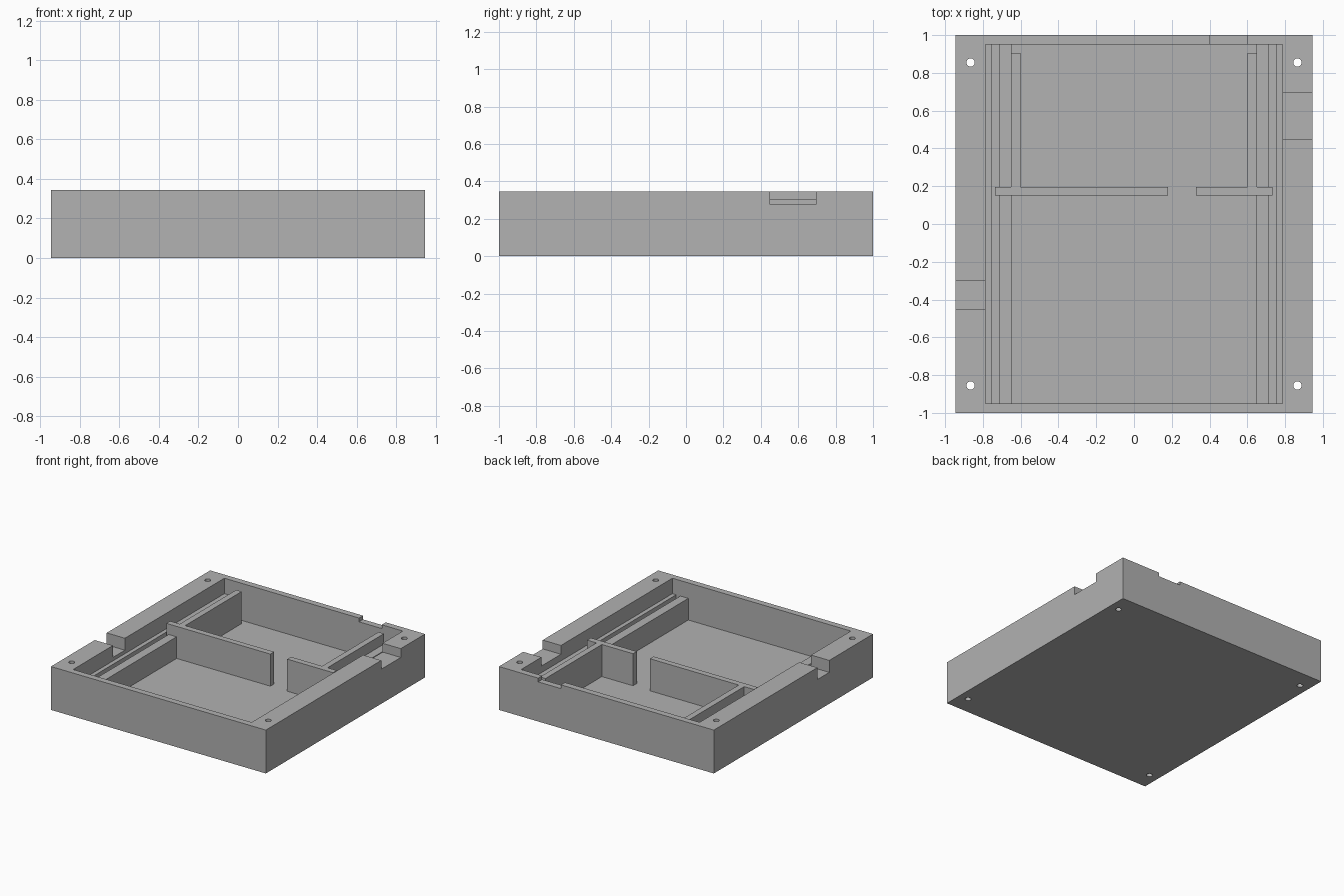
import bpy
import bmesh
from mathutils import Matrix, Vector

if "Cube" in bpy.data.objects:
    bpy.data.objects.remove(bpy.data.objects["Cube"], do_unlink=True)

# Main dimensions
HALF_X, HALF_Y, TOP = 0.945, 1.0, 0.345
IN_X, IN_Y, FLOOR = 0.785, 0.95, 0.05
LEDGE_X, LEDGE_TOP = 0.645, 0.222
BAR_TOP = 0.305
OVER = TOP + 0.1

grey = bpy.data.materials.new("plain grey")
grey.use_nodes = True
colour = (0.445, 0.445, 0.445, 1)
grey.diffuse_color = colour
grey.node_tree.nodes["Principled BSDF"].inputs["Base Color"].default_value = colour


def add_object(name, bm):
    mesh = bpy.data.meshes.new(name)
    bm.to_mesh(mesh)
    bm.free()
    mesh.materials.append(grey)
    obj = bpy.data.objects.new(name, mesh)
    bpy.context.scene.collection.objects.link(obj)
    return obj


def box(name, x, y, z):
    """Box spanning three (low, high) ranges."""
    bm = bmesh.new()
    bmesh.ops.create_cube(bm, size=1)
    spans = (x, y, z)
    size = Vector([b - a for a, b in spans])
    centre = Vector([(a + b) / 2 for a, b in spans])
    bmesh.ops.transform(bm, verts=bm.verts,
                        matrix=Matrix.Translation(centre) @ Matrix.Diagonal(size).to_4x4())
    return add_object(name, bm)


def screw_hole(x, y):
    bm = bmesh.new()
    bmesh.ops.create_cone(bm, cap_ends=True, segments=32, radius1=0.022, radius2=0.022,
                          depth=1, matrix=Matrix.Translation((x, y, 0.2)))
    return add_object("hole_cutter", bm)


def carve(obj, cutters):
    for cutter in cutters:
        cutter.hide_render = True
        mod = obj.modifiers.new("cut", 'BOOLEAN')
        mod.operation = 'DIFFERENCE'
        mod.solver = 'EXACT'
        mod.object = cutter
    bpy.context.view_layer.update()
    graph = bpy.context.evaluated_depsgraph_get()
    mesh = bpy.data.meshes.new_from_object(obj.evaluated_get(graph))
    obj.modifiers.clear()
    obj.data = mesh
    for cutter in cutters:
        bpy.data.objects.remove(cutter, do_unlink=True)


# Tray body: the cavity leaves a ledge along each long side
tray = box("tray", (-HALF_X, HALF_X), (-HALF_Y, HALF_Y), (0, TOP))
inside = (-IN_Y, IN_Y)
cutters = [
    box("upper_cavity", (-IN_X, IN_X), inside, (LEDGE_TOP, OVER)),
    box("lower_cavity", (-LEDGE_X, LEDGE_X), inside, (FLOOR, OVER)),
    # Wall notches: left side, right side, back
    box("left_notch", (IN_X - 0.02, HALF_X + 0.1), (0.45, 0.695), (0.275, OVER)),
    box("right_notch", (-HALF_X - 0.1, -IN_X + 0.02), (-0.45, -0.3), (0.25, OVER)),
    box("back_notch", (0.4, 0.6), (IN_Y - 0.02, HALF_Y + 0.1), (0.315, OVER)),
]
# Panel slots in the ledges and corner screw holes
for side in (-1, 1):
    span = sorted((side * 0.715, side * 0.752))
    cutters.append(box("slot", span, inside, (0.17, OVER)))
    for end in (-1, 1):
        cutters.append(screw_hole(side * 0.865, end * 0.855))
carve(tray, cutters)

# Upright partitions standing on the floor
height = (FLOOR - 0.01, BAR_TOP)
box("long_cross_partition", (-0.735, 0.18), (0.15, 0.197), height)
box("short_cross_partition", (0.328, 0.732), (0.15, 0.197), height)
for name, side in (("left_partition", 1), ("right_partition", -1)):
    box(name, sorted((side * 0.602, side * 0.65)), (0.19, 0.905), height)
